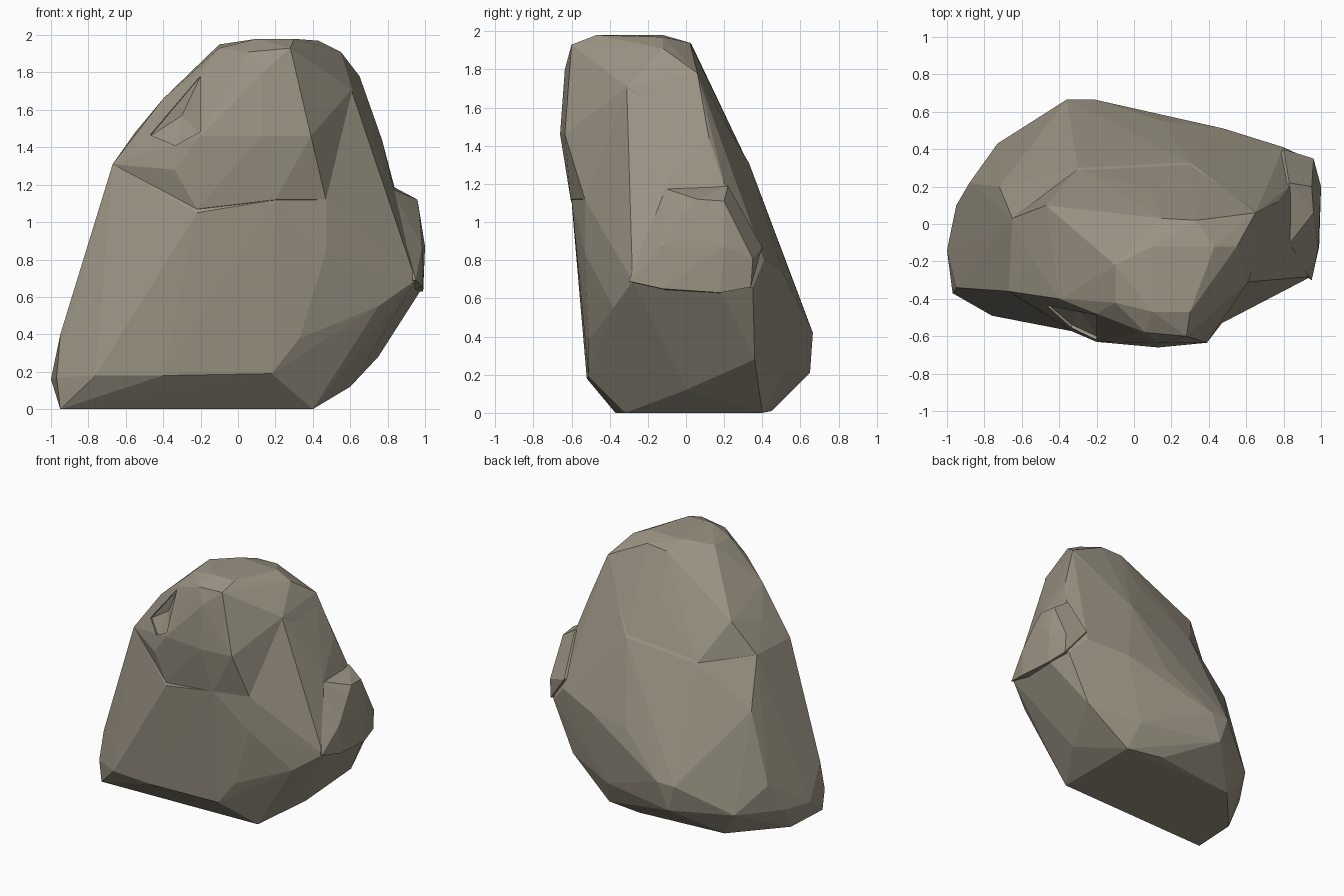
import bpy, bmesh

stone = bpy.data.materials.new("warm_grey_stone")
stone.diffuse_color = (0.33, 0.295, 0.23, 1)


def chunk(name, corners):
    """Faceted stone chunk: the convex hull of its corner points."""
    bm = bmesh.new()
    for c in corners:
        bm.verts.new(c)
    bmesh.ops.convex_hull(bm, input=bm.verts[:])
    bmesh.ops.delete(bm, geom=[v for v in bm.verts if not v.link_faces], context='VERTS')
    bmesh.ops.recalc_face_normals(bm, faces=bm.faces[:])
    me = bpy.data.meshes.new(name)
    bm.to_mesh(me)
    bm.free()
    me.materials.append(stone)
    ob = bpy.data.objects.new(name, me)
    bpy.context.collection.objects.link(ob)
    return ob


def combine(target, other, operation):
    mod = target.modifiers.new(operation, 'BOOLEAN')
    mod.operation, mod.solver, mod.object = operation, 'EXACT', other
    bpy.context.view_layer.objects.active = target
    bpy.ops.object.modifier_apply(modifier=mod.name)
    bpy.data.objects.remove(other)


# main body: wide base, bulging lower back, leaning back face, right shoulder line
rock = chunk("rock", [
    # underside
    (-0.95, -0.37, 0.0), (0.40, -0.32, 0.0), (0.40, 0.40, 0.0), (0.10, 0.45, 0.01),
    (-0.60, 0.37, 0.0), (-0.93, 0.0, 0.0),
    # lower belt
    (-0.97, -0.37, 0.17), (-0.76, -0.49, 0.18), (-0.40, -0.52, 0.18), (0.18, -0.51, 0.19),
    (0.47, -0.36, 0.22), (0.60, 0.0, 0.12), (0.75, 0.36, 0.28), (0.35, 0.50, 0.20),
    (-0.30, 0.65, 0.21), (-0.73, 0.43, 0.20), (-0.95, 0.10, 0.18), (-1.0, -0.14, 0.16),
    # middle belt
    (-0.95, -0.34, 0.40), (-0.88, 0.22, 0.40), (0.33, -0.51, 0.38), (0.75, -0.38, 0.55),
    (0.95, -0.28, 0.69), (0.98, 0.18, 0.64), (0.93, 0.35, 0.66), (0.80, 0.41, 0.80),
    (0.48, 0.51, 0.73), (0.15, 0.55, 0.72), (-0.12, 0.60, 0.57), (-0.21, 0.665, 0.42),
    (-0.36, 0.665, 0.42), (0.47, -0.53, 0.84), (0.80, -0.31, 0.85), (-0.72, 0.20, 0.95),
    # upper belt
    (0.47, -0.53, 1.12), (0.20, -0.60, 1.12), (-0.22, -0.595, 1.05), (0.83, -0.11, 1.19),
    (0.83, 0.20, 1.20), (-0.67, -0.36, 1.31), (-0.65, 0.03, 1.31), (0.30, 0.33, 1.31),
    (-0.30, 0.30, 1.25), (0.77, 0.12, 1.44), (0.61, -0.31, 1.70), (0.65, 0.06, 1.77),
])

# overhanging head that bulges forward above the front crease
combine(rock, chunk("head", [
    (0.20, -0.605, 1.12), (0.47, -0.53, 1.12), (0.39, -0.635, 1.46), (0.13, -0.66, 1.46),
    (-0.20, -0.63, 1.46), (-0.34, -0.57, 1.28), (-0.22, -0.59, 1.07), (-0.67, -0.36, 1.31),
    (-0.55, -0.18, 1.48), (-0.40, -0.40, 1.66), (-0.20, -0.48, 1.80), (-0.20, -0.12, 1.82),
    (0.13, -0.635, 1.80), (0.28, -0.60, 1.93), (0.06, -0.58, 1.91), (-0.10, -0.22, 1.95),
    (-0.10, -0.42, 1.93), (0.10, -0.12, 1.98), (0.10, -0.47, 1.98), (0.30, -0.47, 1.98),
    (0.43, -0.12, 1.97), (0.33, 0.02, 1.94), (0.15, 0.03, 1.93), (0.55, -0.12, 1.91),
    (0.61, -0.31, 1.71), (0.65, 0.06, 1.78), (0.77, 0.12, 1.44), (0.30, 0.325, 1.31),
    (-0.47, 0.10, 1.56), (-0.65, 0.03, 1.31), (-0.30, 0.295, 1.25), (0.10, 0.18, 1.6),
]), 'UNION')

# knobbly shoulder on the right
combine(rock, chunk("shoulder", [
    (0.96, 0.06, 1.12), (0.95, 0.20, 1.11), (0.83, 0.22, 1.19), (0.82, -0.12, 1.18),
    (0.97, 0.0, 1.05), (0.985, -0.13, 0.87), (1.0, 0.20, 0.87), (0.96, 0.35, 0.81),
    (0.96, 0.34, 0.66), (0.99, 0.18, 0.63), (0.99, -0.12, 0.65), (0.95, -0.30, 0.69),
    (0.80, 0.40, 0.87), (0.50, 0.0, 0.60), (0.50, 0.0, 1.10),
]), 'UNION')

# chipped hollow at the upper left of the front
combine(rock, chunk("chip", [
    (-0.20, -0.48, 1.78), (-0.30, -0.45, 1.57), (-0.47, -0.42, 1.46), (-0.20, -0.60, 1.47),
    (-0.33, -0.54, 1.40), (-0.45, -0.80, 1.62), (-0.20, -0.80, 1.62),
]), 'DIFFERENCE')

# clean up and keep every facet flat
bm = bmesh.new()
bm.from_mesh(rock.data)
bmesh.ops.remove_doubles(bm, verts=bm.verts[:], dist=0.004)
bmesh.ops.recalc_face_normals(bm, faces=bm.faces[:])
for f in bm.faces:
    f.smooth = False
    f.material_index = 0
bm.to_mesh(rock.data)
bm.free()
